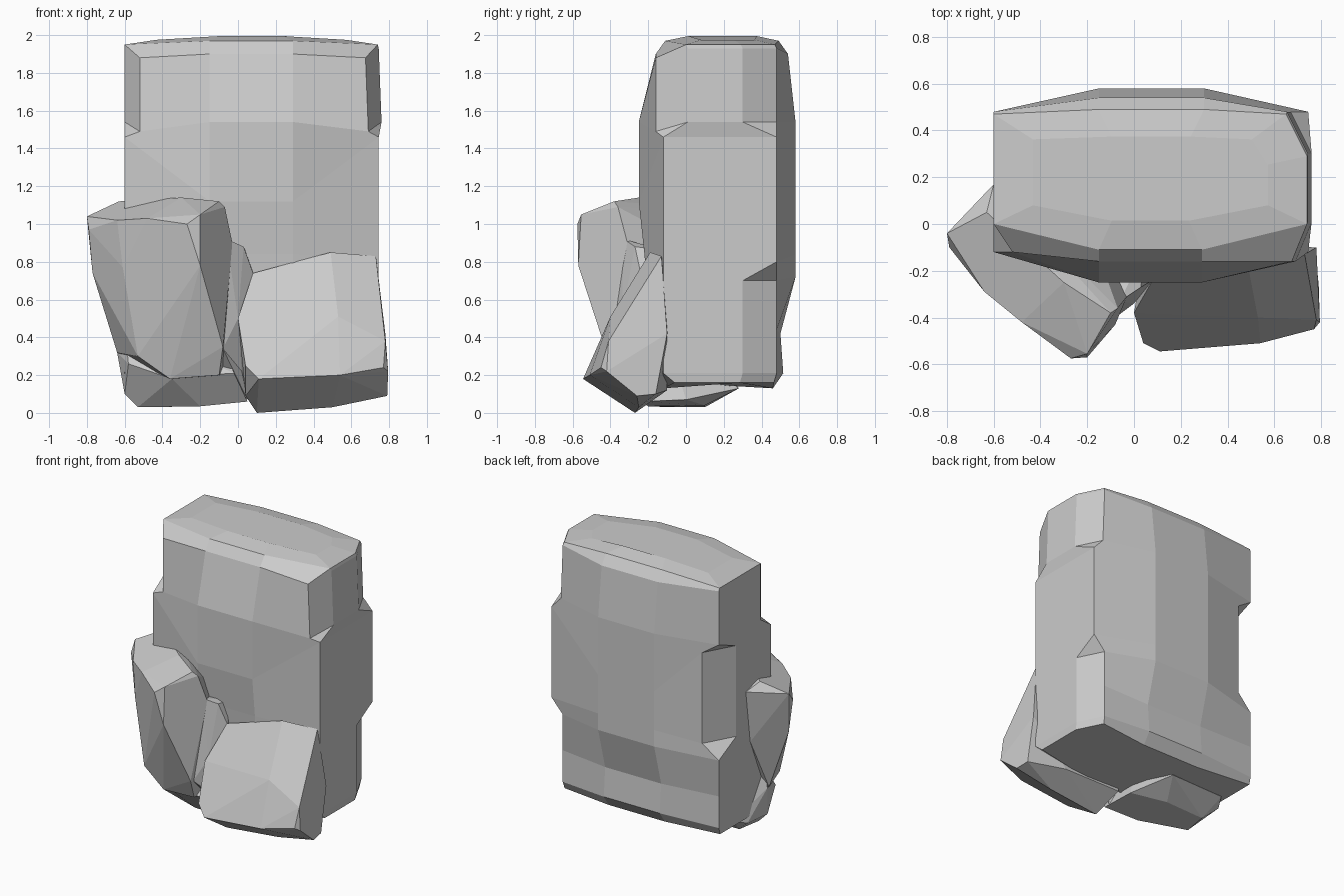
import bpy, bmesh, math


def finish(name, bm):
    bmesh.ops.remove_doubles(bm, verts=bm.verts, dist=0.002)
    bmesh.ops.recalc_face_normals(bm, faces=bm.faces)
    me = bpy.data.meshes.new(name)
    bm.to_mesh(me)
    bm.free()
    ob = bpy.data.objects.new(name, me)
    bpy.context.collection.objects.link(ob)
    return ob


def hull_rock(name, pts):
    """Faceted stone: convex hull of a few corner points."""
    bm = bmesh.new()
    for p in pts:
        bm.verts.new(p)
    res = bmesh.ops.convex_hull(bm, input=bm.verts)
    junk = {g for g in res["geom_interior"] + res["geom_unused"]
            if isinstance(g, bmesh.types.BMVert)}
    bmesh.ops.delete(bm, geom=list(junk), context='VERTS')
    bmesh.ops.dissolve_limit(bm, angle_limit=math.radians(4),
                             verts=bm.verts, edges=bm.edges)
    return finish(name, bm)


def slab_ring(z, zm, fm, bm_, fc, bc, right, cuts):
    """Twelve-point section; cuts lists which corners are chamfered."""
    L, R = -0.60, right
    fl, fr, br, bl = [c in cuts for c in ("fl", "fr", "br", "bl")]
    return [
        (L, fc + 0.12 * fl, z), (L + 0.08 * fl, fc, z - 0.05 * fl),
        (-0.15, fm, zm), (0.29, fm, zm),
        (R - 0.07 * fr, fc - 0.04 * fr, z - 0.05 * fr), (R, fc + 0.13 * fr, z),
        (R, bc - 0.18 * br, z), (R - 0.09 * br, bc, z),
        (0.30, bm_, zm), (-0.15, bm_, zm),
        (L + 0.12 * bl, bc + 0.02 * bl, z), (L, bc - 0.20 * bl, z)]


# Tall upright slab: z, middle z, front mid, back mid, front corner, back corner, right x, cuts
levels = [
    (0.16, 0.13, -0.12, 0.46, -0.06, 0.465, 0.74, ("br",)),
    (0.21, 0.21, -0.16, 0.515, -0.12, 0.48, 0.745, ("br",)),
    (0.44, 0.42, -0.19, 0.50, -0.12, 0.48, 0.745, ("br",)),
    (0.70, 0.72, -0.21, 0.58, -0.12, 0.48, 0.745, ("br",)),
    (0.80, 0.84, -0.22, 0.58, -0.12, 0.48, 0.745, ("bl",)),
    (1.46, 1.12, -0.25, 0.58, -0.12, 0.48, 0.745, ("bl",)),
    (1.54, 1.54, -0.25, 0.58, -0.12, 0.48, 0.76, ("fl", "fr", "br")),
    (1.93, 1.90, -0.16, 0.54, -0.12, 0.48, 0.745, ("fl", "fr", "br")),
    (1.95, 1.97, -0.11, 0.49, 0.0, 0.47, 0.74, ("br",)),
]
bm = bmesh.new()
rings = [[bm.verts.new(p) for p in slab_ring(*lv)] for lv in levels]
top = [bm.verts.new((0.07 + (v.co.x - 0.07) * 0.75, 0.2 + (v.co.y - 0.2) * 0.6,
                     v.co.z + 0.025)) for v in rings[-1]]
rings.append(top)
for a, b in zip(rings, rings[1:]):
    for i in range(12):
        j = (i + 1) % 12
        bm.faces.new((a[i], a[j], b[j], b[i]))
bm.faces.new(rings[0][::-1])
bm.faces.new(rings[-1])
finish("tall_slab", bm)

# Left leaning stone
hull_rock("left_stone", [
    (-0.80, -0.04, 1.04), (-0.79, -0.10, 0.97), (-0.64, -0.29, 1.02),
    (-0.27, -0.575, 1.0), (-0.20, -0.555, 1.05), (-0.48, -0.42, 1.03),
    (-0.10, -0.38, 1.12), (-0.07, -0.36, 1.09), (-0.03, -0.31, 0.90),
    (-0.30, -0.25, 1.14), (-0.60, 0.17, 1.08), (-0.63, 0.05, 1.12),
    (-0.77, -0.08, 0.74), (-0.61, -0.31, 0.77), (-0.20, -0.57, 0.78),
    (-0.60, 0.12, 0.70), (-0.64, -0.04, 0.32), (-0.53, -0.32, 0.30),
    (-0.36, -0.34, 0.18), (-0.08, -0.43, 0.35), (-0.10, -0.36, 0.2),
    (-0.05, -0.1, 0.2), (-0.2, 0.0, 0.9)])

# Back shoulder of the left stone
hull_rock("left_stone_shoulder", [
    (-0.20, -0.40, 0.80), (-0.06, -0.33, 0.92), (0.03, -0.27, 0.88),
    (0.08, -0.24, 0.74), (0.04, -0.12, 0.86), (0.0, -0.34, 0.5),
    (0.02, -0.30, 0.22), (0.05, -0.2, 0.07), (-0.08, -0.40, 0.34),
    (-0.2, -0.1, 0.1), (-0.2, -0.1, 0.85)])

# Foot of the left stone, running under the slab
hull_rock("left_stone_foot", [
    (-0.64, -0.02, 0.32), (-0.60, 0.15, 0.12), (-0.60, -0.08, 0.10),
    (-0.53, -0.08, 0.03), (-0.50, 0.10, 0.03), (-0.20, -0.20, 0.035),
    (-0.20, 0.10, 0.04), (-0.58, -0.20, 0.26), (-0.35, -0.30, 0.18),
    (-0.20, -0.33, 0.20), (-0.02, -0.35, 0.21), (0.05, -0.24, 0.06),
    (0.03, 0.0, 0.07), (-0.55, 0.24, 0.15), (-0.1, 0.28, 0.13),
    (-0.60, -0.05, 0.46), (-0.1, -0.1, 0.4)])

# Right stone leaning back on the slab
hull_rock("right_stone", [
    (0.11, -0.545, 0.18), (0.54, -0.51, 0.20), (0.77, -0.45, 0.24),
    (0.04, -0.51, 0.25), (0.0, -0.38, 0.50), (0.25, -0.46, 0.33),
    (0.53, -0.45, 0.36), (0.53, -0.40, 0.51), (0.78, -0.41, 0.38),
    (0.08, -0.24, 0.74), (0.30, -0.22, 0.80), (0.49, -0.19, 0.85),
    (0.73, -0.13, 0.83), (0.75, -0.13, 0.68), (0.05, -0.08, 0.60),
    (0.78, -0.10, 0.42), (0.78, -0.12, 0.35), (0.78, -0.16, 0.10),
    (0.795, -0.42, 0.22), (0.79, -0.26, 0.09), (0.10, -0.27, 0.0),
    (0.50, -0.25, 0.03), (0.04, -0.38, 0.09), (0.05, -0.10, 0.12),
    (0.50, -0.10, 0.12)])
